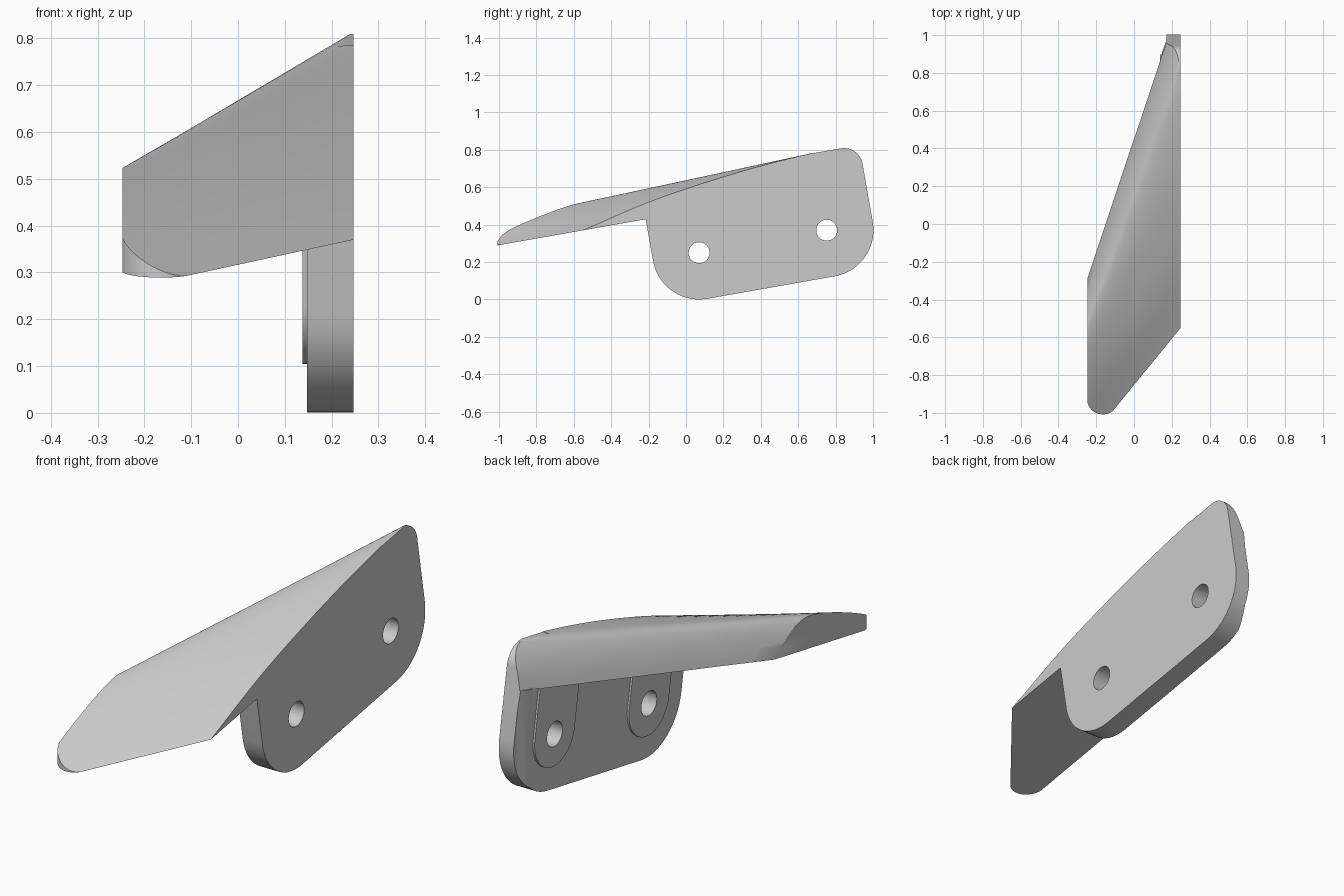
import bpy
import bmesh
import math
from mathutils import Vector

old = bpy.data.objects.get("Cube")
if old:
    bpy.data.objects.remove(old, do_unlink=True)

grey = bpy.data.materials.new("plain_grey")
grey.use_nodes = True
grey.diffuse_color = (0.6, 0.6, 0.6, 1)
grey.node_tree.nodes["Principled BSDF"].inputs["Base Color"].default_value = (0.6, 0.6, 0.6, 1)

# The plate is laid out in a frame tilted ten degrees, with its origin at the front hole
TILT = math.radians(10)
PITCH = 0.693      # distance between holes
RIM = 0.25         # rim radius about each hole
BASE = 0.226       # height of the blade underside above the holes
INNER, OUTER = 0.147, 0.247


def tilted(a, u):
    c, s = math.cos(TILT), math.sin(TILT)
    return (0.07 + a * c - u * s, 0.25 + a * s + u * c)


def rounded(corners, steps=14):
    """Polygon from (p, q, radius) corners, filleted where radius > 0."""
    out = []
    n = len(corners)
    for i, (p, q, r) in enumerate(corners):
        v = Vector((p, q))
        if r == 0:
            out.append(tuple(v))
            continue
        d0 = (Vector(corners[i - 1][:2]) - v).normalized()
        d1 = (Vector(corners[(i + 1) % n][:2]) - v).normalized()
        half = d0.angle(d1) / 2
        centre = v + (d0 + d1).normalized() * r / math.sin(half)
        start = v + d0 * r / math.tan(half) - centre
        end = v + d1 * r / math.tan(half) - centre
        sweep = math.pi - 2 * half
        for k in range(steps + 1):
            t = k / steps
            w = (start * math.sin((1 - t) * sweep) + end * math.sin(t * sweep)) / math.sin(sweep)
            out.append(tuple(centre + w))
    return out


def finish(name, bm):
    bmesh.ops.recalc_face_normals(bm, faces=bm.faces)
    mesh = bpy.data.meshes.new(name)
    bm.to_mesh(mesh)
    bm.free()
    obj = bpy.data.objects.new(name, mesh)
    bpy.context.collection.objects.link(obj)
    mesh.materials.append(grey)
    return obj


def prism(name, pts, axis, lo, hi):
    """Extrude a polygon along x (points are y, z) or along z (points are x, y)."""
    bm = bmesh.new()
    rings = []
    for h in (lo, hi):
        rings.append([bm.verts.new((h, p, q) if axis == "x" else (p, q, h)) for p, q in pts])
    for ring in rings:
        bm.faces.new(ring)
    for i in range(len(pts)):
        bm.faces.new((rings[0][i - 1], rings[0][i], rings[1][i], rings[1][i - 1]))
    return finish(name, bm)


def boolean(obj, cutter, operation):
    mod = obj.modifiers.new(operation.lower(), "BOOLEAN")
    mod.operation = operation
    mod.solver = "EXACT"
    mod.object = cutter
    graph = bpy.context.evaluated_depsgraph_get()
    mesh = bpy.data.meshes.new_from_object(obj.evaluated_get(graph))
    obj.modifiers.clear()
    obj.data = mesh
    bpy.data.objects.remove(cutter, do_unlink=True)


def spline(pts, steps=5):
    """Smooth curve through the points."""
    p = [Vector(v) for v in pts]
    p = [2 * p[0] - p[1]] + p + [2 * p[-1] - p[-2]]
    out = []
    for i in range(1, len(p) - 2):
        a, b, c, d = p[i - 1:i + 3]
        for k in range(steps):
            t = k / steps
            out.append(b + 0.5 * t * (c - a + t * (2 * a - 5 * b + 4 * c - d + t * (3 * (b - c) + d - a))))
    return out + [p[-2]]


def plate_outline(top, radius):
    return rounded([(*tilted(-RIM, -RIM), RIM), (*tilted(PITCH + RIM, -RIM), RIM),
                    (*tilted(PITCH + RIM, top), radius), (*tilted(-RIM, top), 0)])


# Swept blade: lofted between the narrow tip section and the long plate-side section
tip = spline([(-1.155, 0.263), (-0.93, 0.38), (-0.75, 0.457), (-0.6, 0.508),
              (-0.5, 0.523), (-0.41, 0.50), (-0.33, 0.45), (-0.29, 0.416)])
root = spline([(-0.55, 0.37), (-0.2, 0.52), (0.15, 0.64), (0.5, 0.74),
               (0.82, 0.81), (0.97, 0.80), (1.1, 0.75), (1.19, 0.677)])
bm = bmesh.new()
rings = []
SPANS = 12
for k in range(SPANS + 1):
    t = k / SPANS
    rings.append([bm.verts.new((OUTER * (2 * t - 1), *a.lerp(b, t))) for a, b in zip(tip, root)])
for r0, r1 in zip(rings, rings[1:]):
    for i in range(len(r0)):
        bm.faces.new((r0[i - 1], r0[i], r1[i], r1[i - 1]))
bm.faces.new(rings[0])
bm.faces.new(rings[-1])
blade = finish("blade", bm)

# Round the nose in plan, and the rear corner in the side outline
nose = rounded([(-0.249, -1.16, 0.084), (0.3, -0.487, 0), (0.3, 1.4, 0), (-0.249, 1.4, 0)])
boolean(blade, prism("nose_cutter", nose, "z", -1, 2), "INTERSECT")
rear = rounded([(*tilted(PITCH + RIM, -1), 0), (*tilted(PITCH + RIM, 0.418), 0.1),
                (*tilted(0.7, 0.418), 0), (*tilted(0.5, 0.8), 0),
                (*tilted(-2, 0.8), 0), (*tilted(-2, -1), 0)])
boolean(blade, prism("rear_cutter", rear, "x", -1, 1), "INTERSECT")

# Mounting plate with a chamfered rear inner edge
bracket = prism("mounting_plate", plate_outline(BASE + 0.003, 0), "x", INNER, OUTER)
plan = [(INNER - 0.001, -1), (0.3, -1), (0.3, 1.2), (0.172, 1.2), (0.172, 0.975), (INNER - 0.001, 0.9)]
boolean(bracket, prism("chamfer_cutter", plan, "z", -1, 2), "INTERSECT")

# Thin raised pads around the holes
PAD = 0.146
for a in (0, PITCH):
    pts = rounded([(*tilted(a - PAD, BASE + 0.004), 0), (*tilted(a - PAD, -PAD), PAD),
                   (*tilted(a + PAD, -PAD), PAD), (*tilted(a + PAD, BASE + 0.004), 0)])
    # drop the doubled point where the two quarter arcs meet
    pts = [p for i, p in enumerate(pts) if (Vector(p) - Vector(pts[i - 1])).length > 1e-4]
    boolean(bracket, prism("pad", pts, "x", 0.138, 0.16), "UNION")

boolean(bracket, blade, "UNION")
bracket.name = "bladed_bracket"

# Bolt holes
for a in (0, PITCH):
    ring = [tilted(a + 0.056 * math.cos(math.tau * k / 32), 0.056 * math.sin(math.tau * k / 32))
            for k in range(32)]
    boolean(bracket, prism("hole_cutter", ring, "x", 0, 0.4), "DIFFERENCE")

bpy.ops.object.select_all(action="DESELECT")
bracket.select_set(True)
bpy.context.view_layer.objects.active = bracket
bpy.ops.object.shade_smooth_by_angle(angle=math.radians(25))
